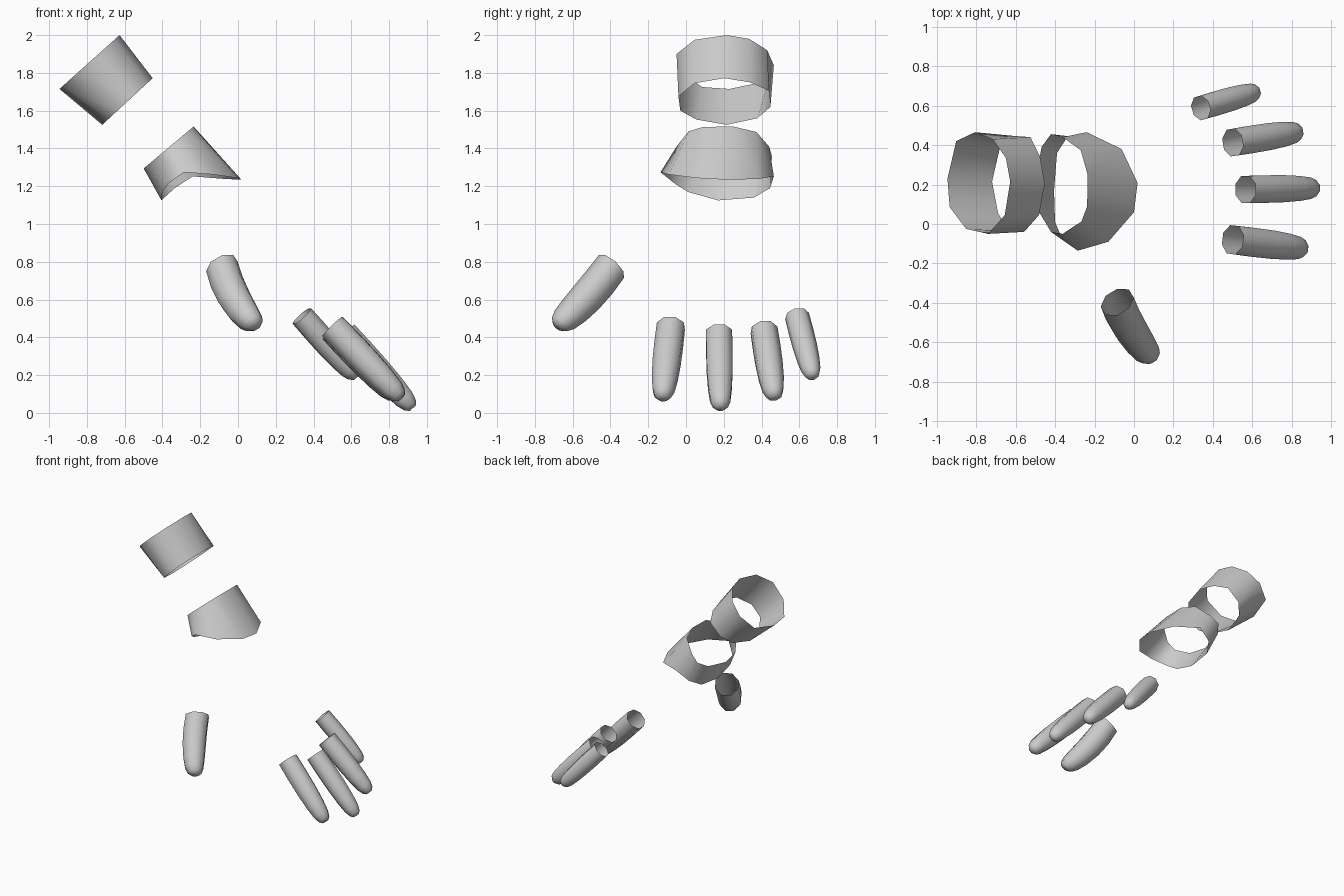
import bpy, math
from mathutils import Vector

if "Cube" in bpy.data.objects:
    bpy.data.objects.remove(bpy.data.objects["Cube"])


def make_object(name, verts, faces):
    mesh = bpy.data.meshes.new(name)
    mesh.from_pydata(verts, [], faces)
    mesh.shade_smooth()
    obj = bpy.data.objects.new(name, mesh)
    bpy.context.collection.objects.link(obj)
    return obj


def skin(rings, cap=False):
    # Join equal-sized rings with quads, optionally closing the last one
    n = len(rings[0])
    verts = [p for ring in rings for p in ring]
    faces = []
    for k in range(len(rings) - 1):
        for i in range(n):
            j = (i + 1) % n
            faces.append((k*n + i, k*n + j, (k+1)*n + j, (k+1)*n + i))
    if cap:
        faces.append(tuple(range((len(rings) - 1)*n, len(rings)*n)))
    return verts, faces


def finger(name, base, tip, radius, mid=None, sides=8):
    # Tapered sleeve, open at the base and rounded at the tip
    a, c = Vector(base), Vector(tip)
    b = Vector(mid) if mid else (a + c) / 2
    ctrl = 2*b - (a + c) / 2
    q = (c - a).to_track_quat('Z', 'Y')
    rings = []
    for t, s in ((0, 1), (.25, 1.02), (.5, 1), (.72, .92), (.88, .79), (.96, .6), (1, .33)):
        centre = a*(1-t)**2 + ctrl*2*t*(1-t) + c*t*t
        rings.append([centre + q @ Vector((math.cos(u), math.sin(u), 0)) * radius * s
                      for u in (2*math.pi*(i + .5)/sides for i in range(sides))])
    return make_object(name, *skin(rings, cap=True))


def flat_ring(points, top_x, top_z, slope):
    # (y, z) outline lying in a plane tilted about y
    return [Vector((top_x + (z - top_z) / slope, y, z)) for y, z in points]


# Forearm cuff
cuff_upper = flat_ring([(.215, 2.0), (.335, 1.98), (.43, 1.92), (.465, 1.84), (.42, 1.755),
                        (.23, 1.715), (.086, 1.725), (-.025, 1.80), (-.05, 1.9), (.045, 1.975)],
                       -.627, 2.0, .896)
cuff_lower = flat_ring([(.203, 1.772), (.34, 1.75), (.44, 1.705), (.447, 1.62), (.378, 1.56),
                        (.215, 1.525), (.055, 1.553), (-.03, 1.60), (-.04, 1.675), (.045, 1.745)],
                       -.452, 1.772, .925)
make_object("forearm_cuff", *skin([cuff_upper, cuff_lower]))

# Wrist cuff, flaring towards the hand
wrist_upper = flat_ring([(.25, 1.516), (.373, 1.487), (.44, 1.41), (.455, 1.36), (.39, 1.32),
                         (.21, 1.294), (.06, 1.31), (-.04, 1.36), (-.05, 1.41), (.013, 1.49),
                         (.09, 1.514)], -.235, 1.516, .84)
wrist_lower = [(.018, .208, 1.235), (-.063, .38, 1.238), (-.24, .465, 1.252), (-.335, .445, 1.19),
               (-.39, .36, 1.14), (-.405, .17, 1.125), (-.40, .01, 1.17), (-.37, -.06, 1.214),
               (-.285, -.135, 1.274), (-.13, -.09, 1.262), (0, .06, 1.243)]
make_object("wrist_cuff", *skin([wrist_upper, [Vector(p) for p in wrist_lower]]))

# Finger sleeves
finger("index_finger", (.50, -.08, .458), (.865, -.125, .078), .078)
finger("middle_finger", (.565, .175, .422), (.925, .182, .025), .074)
finger("ring_finger", (.50, .413, .438), (.84, .468, .08), .074)
finger("little_finger", (.338, .588, .513), (.625, .672, .188), .065)
finger("thumb", (-.085, -.395, .775), (.092, -.682, .457), .09, mid=(-.02, -.528, .61))
